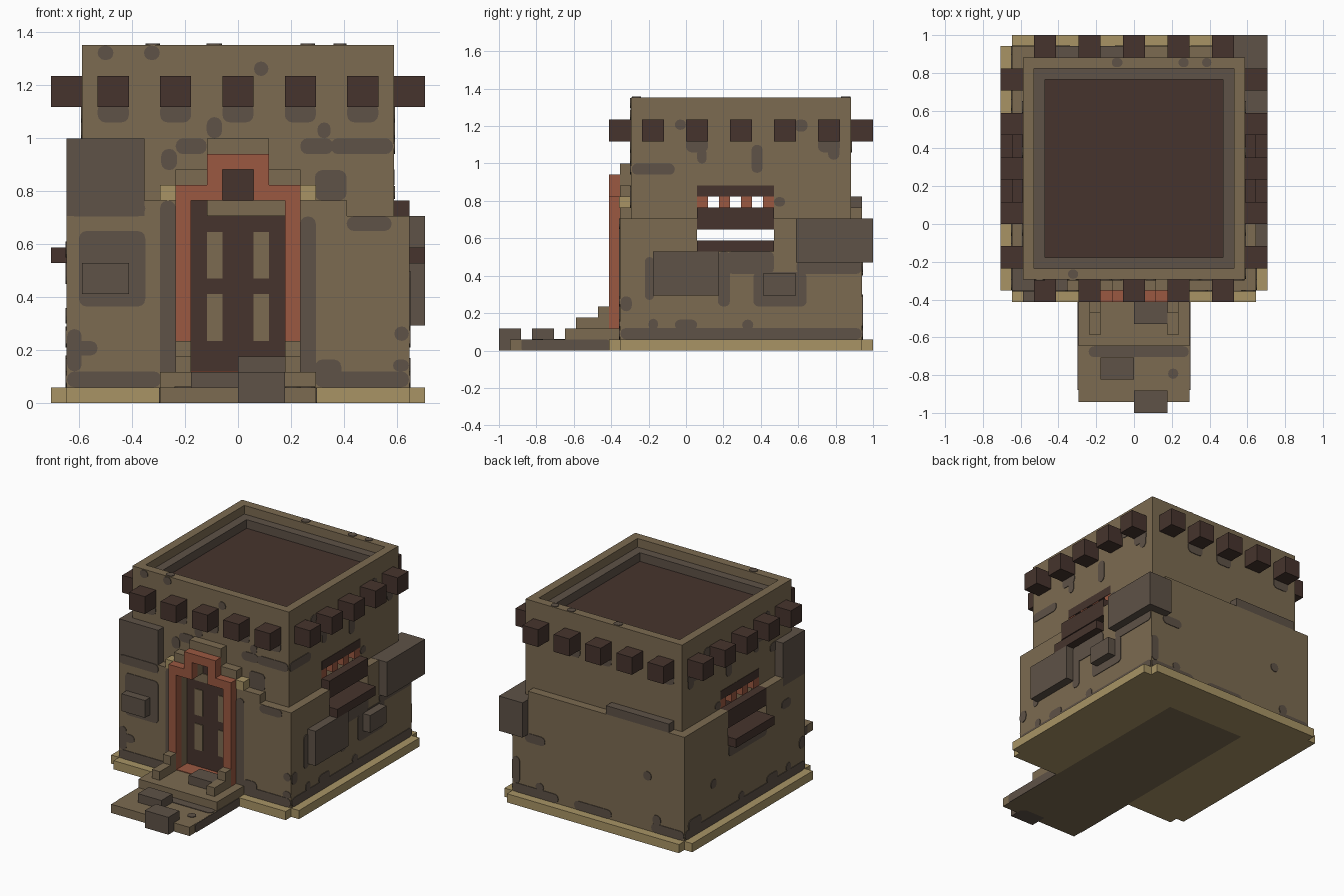
import bpy, bmesh, math
from mathutils import Vector

if "Cube" in bpy.data.objects:
    bpy.data.objects.remove(bpy.data.objects["Cube"])

U = 2 / 34  # block size


def material(name, rgb):
    col = [((c / 255 + 0.055) / 1.055) ** 2.4 for c in rgb] + [1]
    m = bpy.data.materials.new(name)
    m.use_nodes = True
    m.diffuse_color = col
    m.node_tree.nodes["Principled BSDF"].inputs["Base Color"].default_value = col
    return m


BROWN = material("mud brown", (124, 107, 81))
GREY = material("stone grey", (94, 82, 71))
DARK = material("dark wood", (70, 52, 45))
RED = material("red clay", (155, 88, 65))
TAN = material("pale sand", (168, 148, 101))


def finish(name, mat, bm):
    bmesh.ops.recalc_face_normals(bm, faces=bm.faces)
    me = bpy.data.meshes.new(name)
    bm.to_mesh(me)
    bm.free()
    me.materials.append(mat)
    ob = bpy.data.objects.new(name, me)
    bpy.context.collection.objects.link(ob)
    return ob


def part(name, mat, boxes, mirror=False):
    """Boxes are (x0, x1, y0, y1, z0, z1) in block units."""
    bm = bmesh.new()
    boxes = list(boxes)
    if mirror:
        boxes += [(-b[1], -b[0]) + tuple(b[2:]) for b in boxes]
    for b in boxes:
        vs = bmesh.ops.create_cube(bm, size=1)["verts"]
        for v in vs:
            v.co = Vector([((b[2 * i] + b[2 * i + 1]) / 2 + v.co[i] * (b[2 * i + 1] - b[2 * i])) * U
                           for i in range(3)])
    return finish(name, mat, bm)


def patches(name, mat, axis, plane, rects, r=0.028):
    """Thin rounded plates (a0, a1, b0, b1) lying on the plane axis = plane (block units)."""
    bm = bmesh.new()
    lift = 0.004 if plane > 0 else -0.004
    for a0, a1, b0, b1 in rects:
        q = min(r, (a1 - a0) / 2, (b1 - b0) / 2)
        ring = []
        corners = [(a1 - q, b1 - q), (a0 + q, b1 - q), (a0 + q, b0 + q), (a1 - q, b0 + q)]
        for k, (ca, cb) in enumerate(corners):
            for s in range(4):
                t = (k + s / 3) * math.pi / 2
                p = [ca + q * math.cos(t), cb + q * math.sin(t)]
                p.insert(axis, plane * U)
                ring.append(bm.verts.new(p))
        bmesh.ops.remove_doubles(bm, verts=ring, dist=1e-5)
        ring = [v for v in ring if v.is_valid]
        face = bm.faces.new(ring)
        ext = bmesh.ops.extrude_face_region(bm, geom=[face])["geom"]
        for v in ext:
            if isinstance(v, bmesh.types.BMVert):
                v.co[axis] += lift
    return finish(name, mat, bm)


# Foundation: paved path running under the house, sand base around it
part("path_slab", BROWN, [(-5, 5, -16, 12, 0, 1)])
part("base_floor", TAN, [(-11, -5, -6, 16, 0, 1), (5, 11, -6, 16, 0, 1), (-5, 5, 12, 16, 0, 1)])
part("base_trim", TAN, [(-11, -5, -7, -6, 0, 1), (5, 11, -7, -6, 0, 1), (-11, 11, 16, 17, 0, 1),
                        (-12, -11, -6, 16, 0, 1), (11, 12, -6, 16, 0, 1)])

# Side walls with a window opening, front and back walls
part("side_walls", BROWN, [(9, 11, -6, 1, 1, 12), (9, 11, 8, 16, 1, 12), (9, 11, 1, 8, 1, 9),
                           (9, 10, -5, 1, 12, 23), (9, 10, 8, 15, 12, 23), (9, 10, 1, 8, 15, 23)], True)
part("back_wall", BROWN, [(-9, 9, 14, 16, 1, 12), (-9, 9, 14, 15, 12, 23)])
part("front_wall", BROWN, [(3, 9, -6, -4, 1, 12), (3, 9, -5, -4, 12, 13), (1, 9, -5, -4, 13, 15)], True)
part("front_wall_top", BROWN, [(-9, 9, -5, -4, 15, 23)])

# Raised courses on top of the thick lower wall
part("upper_course", BROWN, [(-11, 9, 15, 16, 12, 13), (-11, -10, -2, 1, 12, 13),
                             (-11, -10, 8, 15, 12, 13), (-6, -3, -6, -5, 12, 13), (3, 7, -6, -5, 12, 13)])
part("door_surround", BROWN, [(-4, -1, -6, -5, 13, 15), (1, 4, -6, -5, 13, 15), (-2, 2, -6, -5, 15, 17)])
part("surround_caps", TAN, [(4, 5, -6.1, -5, 13, 14)], True)

# Roof with stepped ledge
part("roof_ledge", GREY, [(-9, -8, -4, 14, 20, 22), (8, 9, -4, 14, 20, 22),
                          (-8, 8, -4, -3, 20, 22), (-8, 8, 13, 14, 20, 22)])
part("roof_deck", DARK, [(-8, 8, -3, 13, 20, 21)])

# Projecting beam ends on all four sides
beams = []
for i in range(5):
    x, y = -9 + 4 * i, -4 + 4 * i
    beams += [(x, x + 2, -7, -5, 19, 21), (x, x + 2, 15, 17, 19, 21),
              (10, 12, y, y + 2, 19, 21), (-12, -10, y, y + 2, 19, 21)]
part("roof_beams", DARK, beams)

# Windows
part("window_sills", DARK, [(9, 12, 1, 8, 9, 10)], True)
part("window_bars", DARK, [(10, 11, 1, 8, 11, 13)], True)
part("window_lintels", DARK, [(9, 10.04, 1, 8, 14, 15)], True)
part("window_studs", RED, [(9, 10, y, y + 1, 13, 14) for y in (1, 3, 5, 7)], True)

# Door and frame
part("door", DARK, [(-3, 3, -5, -4, 2, 13), (-1, 1, -5, -4, 13, 15)])
part("door_panels", BROWN, [(1, 2, -5.08, -5, 4, 7), (1, 2, -5.08, -5, 8, 11)], True)
part("door_lintel", BROWN, [(-2, 3, -5.1, -5, 12, 13)])
part("door_frame", RED, [(3, 4, -7, -6, 2, 14), (1, 3, -7, -6, 13, 14), (1, 2, -7, -6, 14, 16)], True)
part("door_frame_top", RED, [(-1, 1, -7, -6, 15, 16)])
part("door_threshold", RED, [(-3, 3, -6.9, -5, 2, 2.08)])

# Entrance steps with side kerbs
part("upper_step", BROWN, [(-5, 5, -11, -6, 1, 2), (-3, 3, -6, -4, 1, 2)])
part("step_kerbs", BROWN, [(3, 4, -10, -7, 2, 3), (3, 4, -8, -7, 3, 4)], True)
part("path_stones", GREY, [(0, 3, -9, -7, 2, 3), (-3, 0, -14, -12, 1, 2), (0, 3, -17, -15, 0, 2)])

# Projecting stone blocks in the walls
part("wall_stones", GREY, [(-11, -6, -6, -5, 12, 17), (-11, -10, -5, -2, 12, 17),
                           (-10, -7, -7, -6, 7, 9), (11, 12, -3, 3, 5, 9), (11, 12, 7, 10, 5, 7),
                           (9, 12.01, 10, 17, 8, 12.02), (-9, -1, 15, 16, 13, 14)])

# Worn plaster patches: front
patches("front_lower_stains", GREY, 1, -6, [
    (-.60, -.35, .365, .65), (-.645, -.29, .06, .12), (-.645, -.53, .18, .235), (-.645, -.59, .12, .28),
    (-.645, -.35, .705, .765), (-.294, -.235, .06, .765), (.235, .294, .06, .705),
    (.29, .645, .06, .12), (.29, .39, .06, .165), (.585, .645, .12, .165), (.59, .645, .235, .29),
    (.41, .58, .65, .705), (-.53, -.475, .595, .645)])
patches("front_upper_stains", GREY, 1, -5,
        [((-9 + 4 * i) * U, (-7 + 4 * i) * U, 1.06, 1.135) for i in range(5)] + [
            (.35, .585, .94, 1.0), (.29, .41, .765, .88), (.235, .36, .94, 1.0), (.30, .35, 1.0, 1.06),
            (-.118, -.06, 1.0, 1.08), (-.235, -.118, .94, 1.0), (-.29, -.23, .88, .96),
            (.06, .115, 1.235, 1.29), (-.53, -.47, 1.295, 1.35), (-.355, -.295, 1.295, 1.35)])

# Worn plaster patches: window sides
for s, label in ((1, "left"), (-1, "right")):
    low = [(-.35, .94, .06, .12), (-.06, .06, .11, .165), (-.20, -.15, .11, .17), (.30, .36, .11, .165),
           (-.35, -.29, .21, .29)]
    if s > 0:
        low += [(.17, .235, .235, .53), (.22, .47, .41, .53), (.36, .645, .235, .42),
                (.59, .94, .41, .48), (-.22, -.17, .27, .50)]
    else:
        low += [(.06, .47, .45, .53), (.6, .66, .3, .36), (.76, .9, .11, .18), (-.2, -.1, .55, .61)]
    patches(label + "_lower_stains", GREY, 0, 11 * s, low)
    patches(label + "_upper_stains", GREY, 0, 10 * s,
            [((-4 + 4 * i) * U, (-2 + 4 * i) * U, 1.06, 1.135) for i in (1, 4)] + [
                (-.29, -.06, .94, 1.0), (.35, .41, .95, 1.10), (.06, .11, 1.0, 1.08),
                (-.06, 0, 1.18, 1.235), (.58, .65, 1.17, 1.235), (.47, .53, .77, .82), (.76, .82, 1.02, 1.1)])

# Worn plaster patches: back, parapet and path
patches("back_lower_stains", GREY, 1, 16, [
    (-.645, -.4, .06, .12), (-.47, -.41, .11, .18), (-.1, .18, .06, .12), (.3, .645, .06, .12),
    (.41, .47, .11, .165), (.59, .645, .12, .3), (-.4, -.34, .4, .46), (.4, .55, .42, .48)])
patches("back_upper_stains", GREY, 1, 15,
        [((-9 + 4 * i) * U, (-7 + 4 * i) * U, 1.06, 1.135) for i in (0, 2, 3)])
patches("parapet_stains", GREY, 2, 23, [(-.35, -.295, -.29, -.24), (-.118, -.06, .83, .88),
                                        (.235, .29, .83, .88), (.36, .41, .83, .88)])
patches("path_stains", GREY, 2, 1, [(-.24, .29, -.705, -.647), (.18, .235, -.82, -.765)])
for s in (-1, 1):
    patches("path_side_stains", GREY, 0, 5 * s, [(-.88, -.41, 0, .058)], 0.01)
